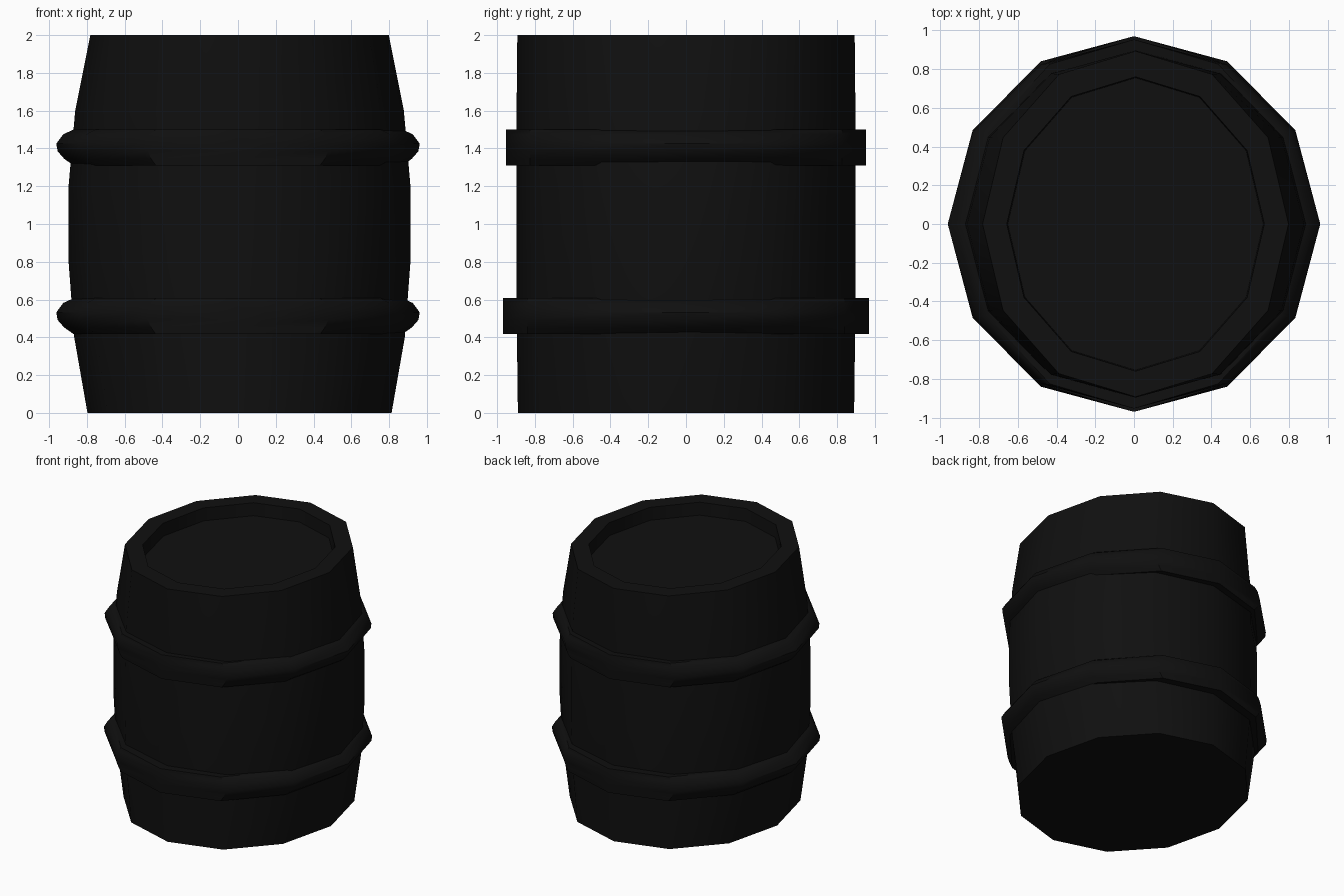
import bpy, bmesh, math

if "Cube" in bpy.data.objects:
    bpy.data.objects.remove(bpy.data.objects["Cube"])

SIDES = 12
black = bpy.data.materials.new("black_paint")
black.diffuse_color = (0.005, 0.005, 0.005, 1)
black.use_nodes = True
black.node_tree.nodes["Principled BSDF"].inputs["Base Color"].default_value = black.diffuse_color


def loft(name, rings, closed=False, x_off=0.0):
    """Skin elliptical 12-sided rings given as (x radius, y radius, z)."""
    bm = bmesh.new()
    loops = []
    for rx, ry, z in rings:
        loops.append([bm.verts.new((x_off + rx * math.cos(a), ry * math.sin(a), z))
                      for a in (2 * math.pi * i / SIDES for i in range(SIDES))])
    pairs = list(zip(loops, loops[1:]))
    if closed:
        pairs.append((loops[-1], loops[0]))
    else:
        bm.faces.new(loops[0])
        bm.faces.new(loops[-1])
    for low, high in pairs:
        for i in range(SIDES):
            j = (i + 1) % SIDES
            bm.faces.new((low[i], low[j], high[j], high[i]))
    bmesh.ops.recalc_face_normals(bm, faces=bm.faces)
    mesh = bpy.data.meshes.new(name)
    bm.to_mesh(mesh)
    bm.free()
    mesh.materials.append(black)
    obj = bpy.data.objects.new(name, mesh)
    bpy.context.collection.objects.link(obj)
    bpy.ops.object.select_all(action='DESELECT')
    obj.select_set(True)
    bpy.context.view_layer.objects.active = obj
    bpy.ops.object.shade_smooth_by_angle(angle=math.radians(35))
    return obj


# Barrel body: bulging in x, straight in y, with a raised rim and sunken lid
loft("barrel_body", [
    (0.805, 0.89, 0.0), (0.875, 0.895, 0.4), (0.905, 0.897, 0.8),
    (0.905, 0.897, 1.2), (0.87, 0.897, 1.6), (0.79, 0.893, 2.0),
    (0.665, 0.76, 2.0), (0.66, 0.755, 1.9)], x_off=0.008)

# Hoops: rounded profile in x, flat band in y
profile = [(0.87, -0.095), (0.92, -0.06), (0.955, -0.02),
           (0.962, 0.02), (0.925, 0.07), (0.87, 0.095)]
for name, zc, ry in (("upper_hoop", 1.405, 0.953), ("lower_hoop", 0.512, 0.970)):
    rings = [(0.83, 0.85, zc - 0.09)]
    rings += [(rx, ry, zc + dz) for rx, dz in profile]
    rings.append((0.83, 0.85, zc + 0.09))
    loft(name, rings, closed=True)
